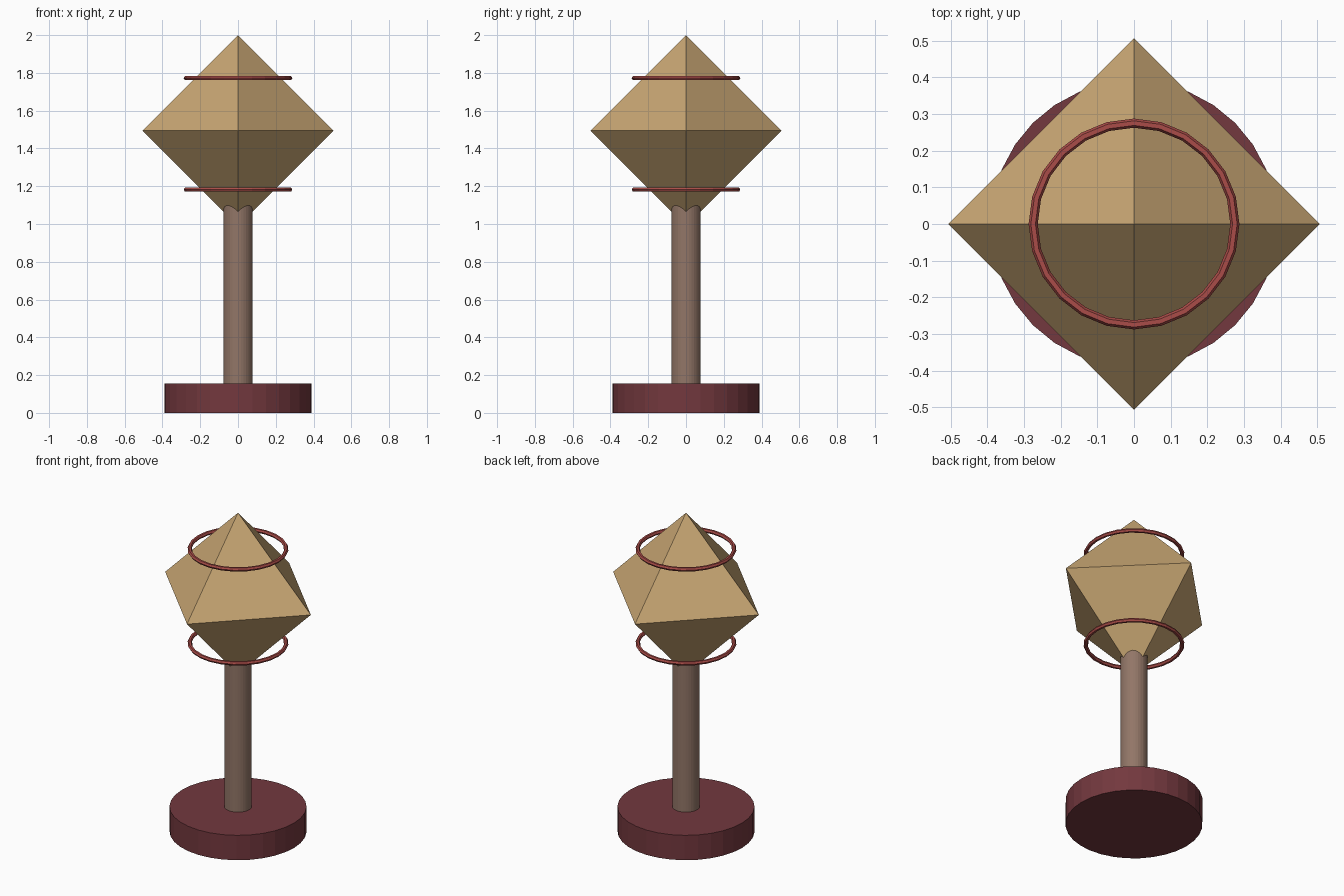
import bpy
import bmesh
from math import cos, sin, tau
from mathutils import Vector

default = bpy.data.objects.get("Cube")
if default:
    bpy.data.objects.remove(default, do_unlink=True)


def material(name, rgb):
    """Flat material from 0-255 display colour, stored as linear values."""
    linear = [((c / 255 + 0.055) / 1.055) ** 2.4 for c in rgb]
    mat = bpy.data.materials.new(name)
    mat.use_nodes = True
    mat.diffuse_color = (*linear, 1)
    bsdf = mat.node_tree.nodes["Principled BSDF"]
    bsdf.inputs["Base Color"].default_value = (*linear, 1)
    return mat


def finish(name, bm, mat):
    bmesh.ops.recalc_face_normals(bm, faces=bm.faces)
    mesh = bpy.data.meshes.new(name)
    bm.to_mesh(mesh)
    bm.free()
    mesh.materials.append(mat)
    obj = bpy.data.objects.new(name, mesh)
    bpy.context.collection.objects.link(obj)
    return obj


def cylinder(name, radius, bottom, top, mat, sides=32):
    bm = bmesh.new()
    bmesh.ops.create_cone(bm, cap_ends=True, segments=sides, radius1=radius,
                          radius2=radius, depth=top - bottom)
    bmesh.ops.translate(bm, verts=bm.verts, vec=(0, 0, (top + bottom) / 2))
    return finish(name, bm, mat)


def octahedron(name, radius, height, mat):
    bm = bmesh.new()
    for axis in range(3):
        for side in (-1, 1):
            point = Vector((0, 0, height))
            point[axis] += side * radius
            bm.verts.new(point)
    bmesh.ops.convex_hull(bm, input=bm.verts)
    return finish(name, bm, mat)


def ring(name, major, minor, height, mat, around=24, section=6):
    bm = bmesh.new()
    loops = []
    for i in range(around):
        a = tau * i / around
        loop = []
        for j in range(section):
            b = tau * j / section
            r = major + minor * cos(b)
            loop.append(bm.verts.new((r * cos(a), r * sin(a), height + minor * sin(b))))
        loops.append(loop)
    for i in range(around):
        here, after = loops[i], loops[(i + 1) % around]
        for j in range(section):
            k = (j + 1) % section
            bm.faces.new((here[j], after[j], after[k], here[k]))
    return finish(name, bm, mat)


wine = material("dark wine", (115, 56, 62))
brown = material("dusty brown", (146, 118, 103))
tan = material("warm tan", (200, 166, 115))
red = material("muted red", (170, 76, 72))

# Round foot and the post that runs up into the crystal
cylinder("base", 0.39, 0, 0.156, wine)
cylinder("post", 0.078, 0.156, 1.13, brown)

# Faceted head with its two floating hoops
octahedron("crystal", 0.506, 1.494, tan)
ring("upper_ring", 0.275, 0.0125, 1.772, red)
ring("lower_ring", 0.275, 0.0125, 1.182, red)
